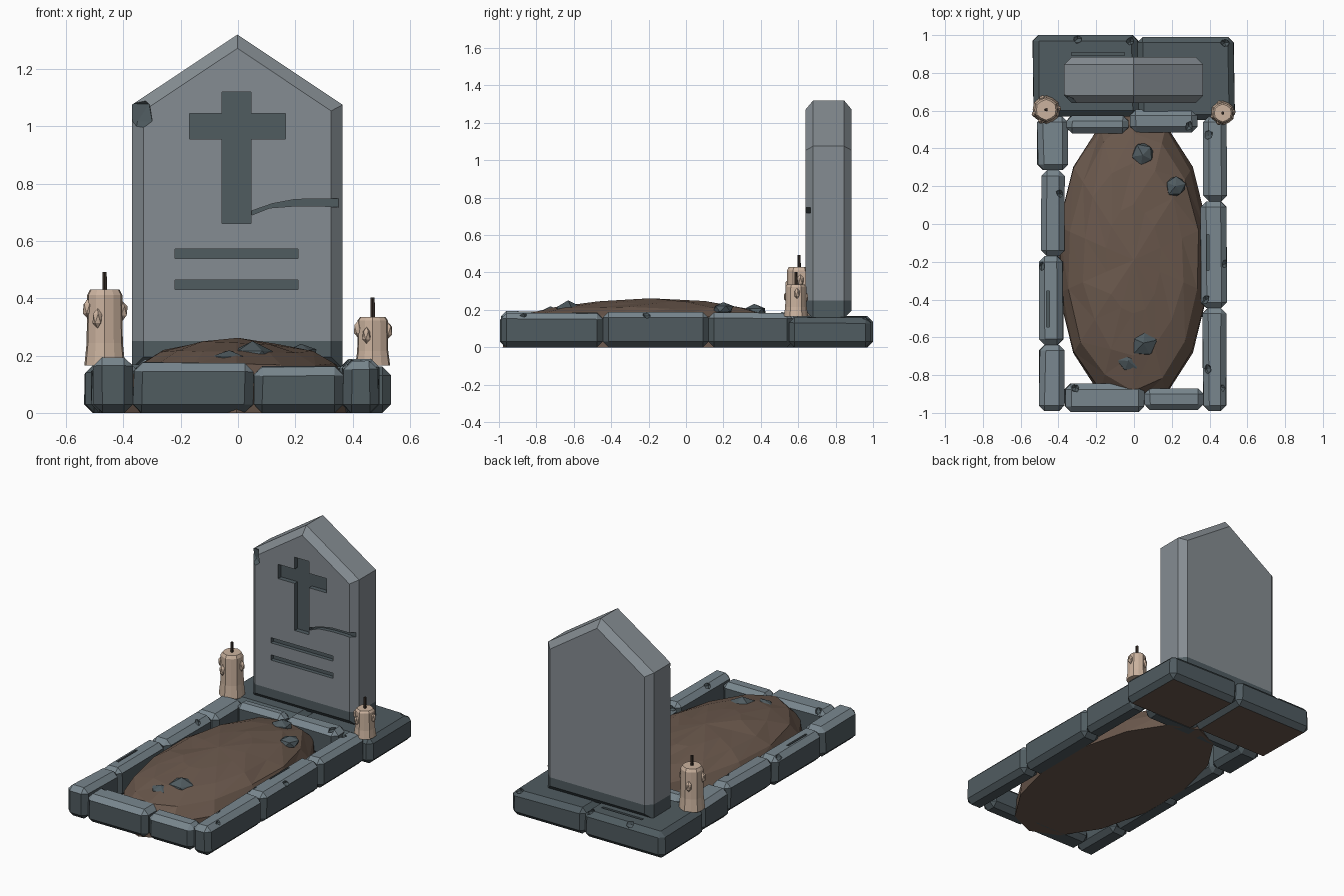
import bpy, bmesh, math, random
from mathutils import Matrix, Vector

random.seed(4)
if "Cube" in bpy.data.objects:
    bpy.data.objects.remove(bpy.data.objects["Cube"])


def material(name, r, g, b):
    m = bpy.data.materials.new(name)
    m.use_nodes = True
    m.diffuse_color = (r, g, b, 1)
    bsdf = next(n for n in m.node_tree.nodes if n.type == 'BSDF_PRINCIPLED')
    bsdf.inputs["Base Color"].default_value = (r, g, b, 1)
    return m


PALE = material("pale_headstone", .235, .265, .288)
EDGE = material("worn_stone_top", .19, .24, .27)
DARK = material("dark_stone", .08, .106, .118)
SOIL = material("brown_soil", .145, .098, .073)
WAX = material("cream_wax", .60, .45, .345)
WICK = material("burnt_wick", .04, .028, .022)


def finish(bm, name, mats):
    bmesh.ops.recalc_face_normals(bm, faces=bm.faces)
    me = bpy.data.meshes.new(name)
    bm.to_mesh(me)
    bm.free()
    for m in mats:
        me.materials.append(m)
    ob = bpy.data.objects.new(name, me)
    bpy.context.collection.objects.link(ob)
    return ob


def box(bm, center, size):
    mat = Matrix.Translation(center) @ Matrix.Diagonal((*size, 1))
    return bmesh.ops.create_cube(bm, size=1, matrix=mat)["verts"]


def lump(bm, center, size, jitter=.12, sub=1):
    """Rough stone-like ball."""
    verts = bmesh.ops.create_icosphere(bm, subdivisions=sub, radius=1)["verts"]
    turn = Matrix.Rotation(random.uniform(0, 3), 3, 'Z')
    for v in verts:
        p = turn @ v.co * random.uniform(1 - jitter, 1 + jitter)
        v.co = Vector(center) + Vector((p.x * size[0], p.y * size[1], p.z * size[2]))


def prism(bm, outline, y0, y1):
    """Extrude an (x, z) outline along y."""
    face = bm.faces.new([bm.verts.new((x, y0, z)) for x, z in outline])
    ext = bmesh.ops.extrude_face_region(bm, geom=[face])["geom"]
    for v in ext:
        if isinstance(v, bmesh.types.BMVert):
            v.co.y = y1


def carve(ob, bm):
    """Subtract the cutter and leave dark faces in the cut."""
    for f in bm.faces:
        f.material_index = 1
    cutter = finish(bm, "cutter", ob.data.materials)
    cutter.hide_render = True
    mod = ob.modifiers.new("carve", 'BOOLEAN')
    mod.operation, mod.solver, mod.object = 'DIFFERENCE', 'EXACT', cutter
    bpy.context.view_layer.update()
    dg = bpy.context.evaluated_depsgraph_get()
    me = bpy.data.meshes.new_from_object(ob.evaluated_get(dg))
    ob.modifiers.clear()
    ob.data = me
    bpy.data.objects.remove(cutter)


def block(name, x0, x1, y0, y1, h, chips=(), slot=None, plinth=False):
    """Chamfered kerb stone with worn top, small chips and an optional groove."""
    bm = bmesh.new()
    for v in box(bm, ((x0 + x1) / 2, (y0 + y1) / 2, h / 2), (x1 - x0, y1 - y0, h)):
        v.co.x += random.uniform(-.005, .005)
        if v.co.z > .05:
            v.co.z += random.uniform(-.006, .006)
    bmesh.ops.bevel(bm, geom=bm.edges[:], offset=.03, offset_type='OFFSET',
                    segments=1, profile=.5, affect='EDGES')
    bmesh.ops.recalc_face_normals(bm, faces=bm.faces)
    for f in bm.faces:
        up = f.normal.z
        f.material_index = 1 if plinth or up < .3 else 0
        if plinth and up < -.9:
            f.material_index = 2
    ob = finish(bm, name, [EDGE, DARK, SOIL])
    if chips or slot:
        cut = bmesh.new()
        for x, y in chips:
            lump(cut, (x, y, h - .008), (.024, .026, .022), .25)
        if slot:
            sx, sy, wx, wy = slot
            box(cut, (sx, sy, h), (wx, wy, .03))
        carve(ob, cut)


# Kerb stones around the plot
block("left_kerb_back", .37, .49, .12, .57, .185, [(.395, .47)])
block("left_kerb_middle", .355, .49, -.445, .12, .185, [(.485, -.21), (.38, -.4)],
      (.39, -.15, .014, .19))
block("left_kerb_front", .365, .49, -.99, -.445, .185, [(.385, -.77), (.48, -.87)])
block("right_kerb_back", -.51, -.35, .285, .57, .18)
block("right_kerb_inner", -.49, -.365, -.17, .285, .185, [(-.39, .16), (-.385, .09)])
block("right_kerb_outer", -.505, -.375, -.64, -.17, .18, [(-.49, -.22)],
      (-.455, -.45, .014, .19))
block("right_kerb_front", -.5, -.37, -.99, -.64, .19, [(-.4, -.67)])
block("front_kerb_right", -.365, .055, -.995, -.845, .175, [(-.31, -.865)])
block("front_kerb_left", .055, .37, -.985, -.87, .16, [(.1, -.895)])
block("back_kerb_right", -.36, -.03, .48, .575, .185)
block("back_kerb_left", -.02, .335, .485, .605, .185, [(.29, .52)])

# Plinth stones under the headstone
block("plinth_right", -.535, .02, .57, 1, .165, [(-.3, .98), (-.02, .965)],
      (-.19, .9, .28, .016), True)
block("plinth_left", .02, .53, .55, .99, .16, [(.48, .96)], None, True)

# Headstone: gabled slab with chamfered rims and a dark foot
bm = bmesh.new()
prism(bm, [(-.37, .155), (.365, .155), (.365, 1.075), (-.002, 1.32), (-.37, 1.075)], .64, .885)
rims = [e for e in bm.edges if abs(e.verts[0].co.y - e.verts[1].co.y) < .01]
bmesh.ops.bevel(bm, geom=rims, offset=.04, offset_type='OFFSET',
                segments=1, profile=.5, affect='EDGES')
bmesh.ops.bisect_plane(bm, geom=bm.verts[:] + bm.edges[:] + bm.faces[:],
                       plane_co=(0, 0, .25), plane_no=(0, 0, 1))
for f in bm.faces:
    f.material_index = int(f.calc_center_median().z < .25)
headstone = finish(bm, "headstone", [PALE, DARK])

# Carved cross, two lines, a crack and broken corners
cut = bmesh.new()
prism(cut, [(-.055, .66), (.045, .66), (.045, .955), (.165, .955), (.165, 1.045),
            (.045, 1.045), (.045, 1.12), (-.055, 1.12), (-.055, 1.045),
            (-.17, 1.045), (-.17, .955), (-.055, .955)], .6, .67)
for z in (.447, .555):
    box(cut, (-.005, .635, z), (.43, .06, .033))
prism(cut, [(.048, .69), (.11, .715), (.2, .722), (.29, .722), (.38, .715),
            (.38, .748), (.2, .745), (.12, .73), (.048, .705)], .6, .666)
lump(cut, (-.36, .635, 1.045), (.075, .06, .07))
lump(cut, (.365, .64, .255), (.055, .055, .06))
carve(headstone, cut)

# Grave mound
bm = bmesh.new()
rings = []
for r, z in ((1, 0), (.97, .09), (.86, .165), (.66, .212), (.36, .243)):
    ring = []
    for i in range(14):
        a = math.tau * (i + .5) / 14
        k = r if z == 0 else r * random.uniform(.97, 1.03)
        dz = random.uniform(-.008, .008) if z else 0
        ring.append(bm.verts.new((.405 * k * math.cos(a) - .005,
                                  .79 * k * math.sin(a) - .19, z + dz)))
    rings.append(ring)
bm.faces.new(rings[0])
top = bm.verts.new((0, -.19, .262))
for i in range(14):
    j = (i + 1) % 14
    for a, b in zip(rings, rings[1:]):
        bm.faces.new((a[i], a[j], b[j]))
        bm.faces.new((a[i], b[j], b[i]))
    bm.faces.new((rings[-1][i], rings[-1][j], top))
finish(bm, "soil_mound", [SOIL])

# Loose rocks on the mound
for n, (x, y, z, r) in enumerate(((.045, .365, .19, .065), (.22, .2, .205, .058),
                                  (.05, -.63, .195, .085), (-.03, -.725, .18, .062))):
    bm = bmesh.new()
    lump(bm, (x, y, z), (r, r, r * .6), .1)
    finish(bm, f"rock_{n + 1}", [DARK])


def candle(name, x, y, z0, z1, r, wick_top):
    """Faceted candle with flared foot, wax drips and a wick."""
    bm = bmesh.new()
    h, sides = z1 - z0, 12
    prev = None
    for t, k in ((0, 1.08), (.3, .96), (.93, .93), (1, .78)):
        ring = []
        for i in range(sides):
            a = math.tau * i / sides
            q = r * k * (1 if i % 2 else .94)
            ring.append(bm.verts.new((x + q * math.cos(a), y + q * math.sin(a), z0 + h * t)))
        if prev:
            for i in range(sides):
                j = (i + 1) % sides
                bm.faces.new((prev[i], prev[j], ring[j], ring[i]))
        else:
            bm.faces.new(ring)
        prev = ring
    bm.faces.new(prev)
    for a, t in ((.1, .72), (1.9, .6), (3.5, .75), (4.3, .62)):
        lump(bm, (x + r * .9 * math.cos(a), y + r * .9 * math.sin(a), z0 + h * t),
             (r * .27, r * .27, r * .5), .05)
    wax_count = len(bm.faces)
    bmesh.ops.create_cone(bm, cap_ends=True, segments=6, radius1=.009, radius2=.008,
                          depth=wick_top - z1 + .02,
                          matrix=Matrix.Translation((x, y, (wick_top + z1 - .02) / 2)))
    for n, f in enumerate(bm.faces):
        f.material_index = int(n >= wax_count)
    finish(bm, name, [WAX, WICK])


candle("tall_candle", -.465, .605, .165, .43, .07, .492)
candle("short_candle", .47, .588, .165, .335, .06, .402)
